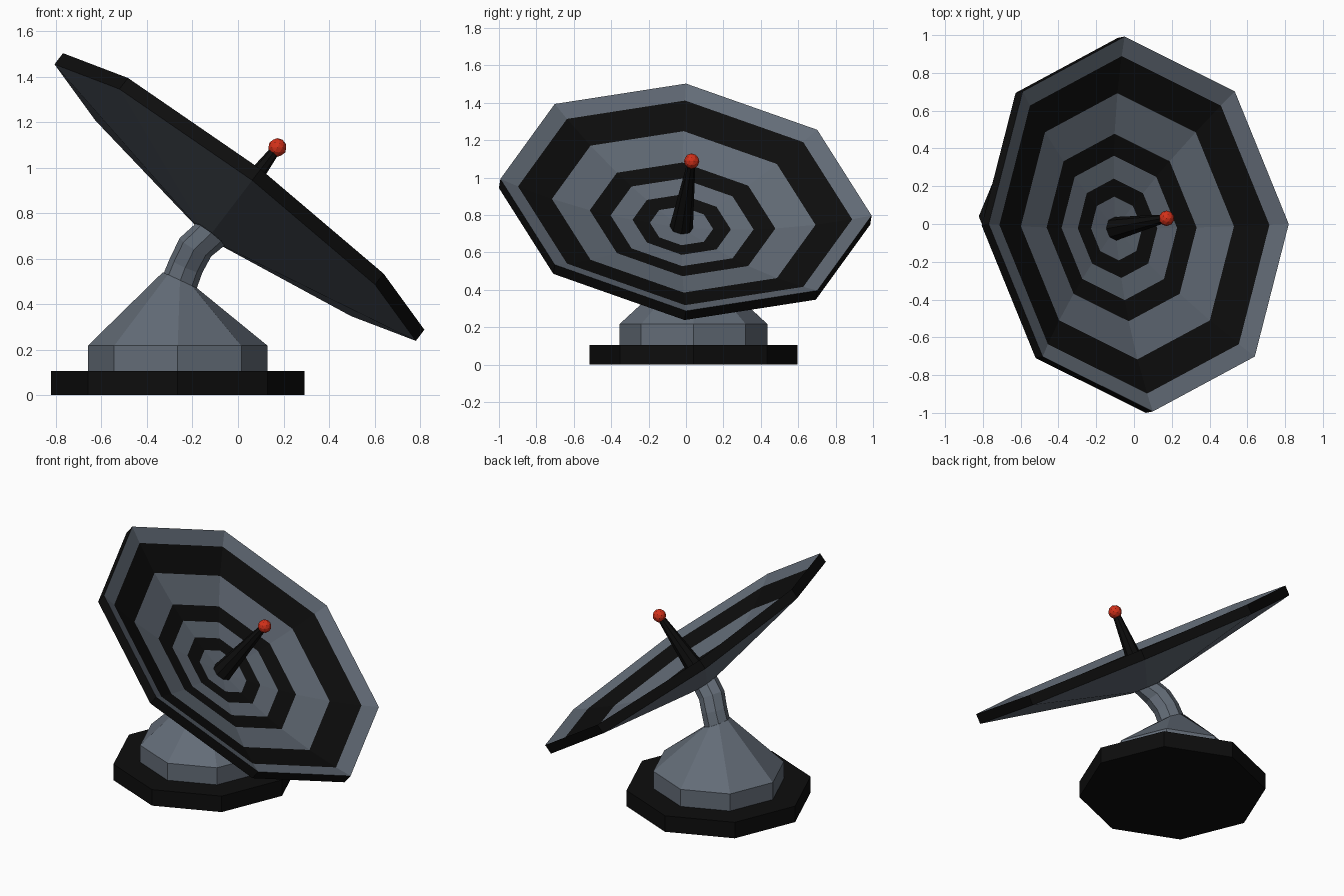
import bpy, bmesh, math
from mathutils import Vector

if "Cube" in bpy.data.objects:
    bpy.data.objects.remove(bpy.data.objects["Cube"])


def material(name, rgb):
    m = bpy.data.materials.new(name)
    m.diffuse_color = (*rgb, 1)
    m.use_nodes = True
    m.node_tree.nodes["Principled BSDF"].inputs["Base Color"].default_value = m.diffuse_color
    return m


GREY = material("slate grey", (0.125, 0.15, 0.185))
BLACK = material("black", (0.004, 0.004, 0.004))
RED = material("signal red", (0.65, 0.03, 0.01))


def frame(n):
    """Unit side vectors and normal for a ring facing n."""
    n = Vector(n).normalized()
    e1 = Vector((n.z, 0, -n.x)).normalized()
    return e1, n.cross(e1), n


def loft(name, rings, mats, bands=None):
    """Octagonal loft through (centre, normal, radius) rings, capped at both ends."""
    bm = bmesh.new()
    loops = []
    for centre, normal, r in rings:
        e1, e2, _ = frame(normal)
        loops.append([bm.verts.new(Vector(centre)
                      + e1 * r * math.cos(i * math.pi / 4)
                      + e2 * r * math.sin(i * math.pi / 4)) for i in range(8)])
    bm.faces.new(loops[0][::-1])
    for b, (lo, hi) in enumerate(zip(loops, loops[1:])):
        for i in range(8):
            j = (i + 1) % 8
            f = bm.faces.new((lo[i], lo[j], hi[j], hi[i]))
            f.material_index = bands[b] if bands else 0
    bm.faces.new(loops[-1])
    me = bpy.data.meshes.new(name)
    bm.to_mesh(me)
    bm.free()
    for m in mats:
        me.materials.append(m)
    ob = bpy.data.objects.new(name, me)
    bpy.context.collection.objects.link(ob)
    return ob


UP = (0, 0, 1)
BX, BY = -0.265, 0.04
AXIS = Vector((0.603, 0.123, 0.788)).normalized()
RIM = Vector((0.025, 0, 0.895))


def on_axis(d):
    """Point on the dish axis, d behind the rim plane."""
    return RIM - AXIS * d


# Base plate
loft("base_plate", [((BX, BY, 0), UP, 0.557), ((BX, BY, 0.105), UP, 0.557)], [BLACK])

# Pedestal with a tilted top
neck_tilt = (0.42, 0, 0.9)
loft("pedestal", [((BX, BY, 0.10), UP, 0.395), ((BX, BY, 0.217), UP, 0.395),
                  ((-0.255, BY, 0.505), neck_tilt, 0.083)], [GREY])

# Bent neck up to the back of the dish
loft("neck", [((-0.255, BY, 0.50), neck_tilt, 0.08),
              ((-0.228, 0.03, 0.57), (0.40, -0.15, 0.9), 0.078),
              ((-0.187, 0.0, 0.65), (0.50, -0.15, 0.85), 0.08),
              (on_axis(0.232), AXIS, 0.08)], [GREY])

# Dish: conical back, black rim edge, bowl front with alternating rings
profile = [(0.242, 0.10), (0.062, 1.0), (0.0, 1.0)]
profile += [(0.2 * (1 - r * r), r) for r in (0.9, 0.71, 0.5, 0.385, 0.265, 0.17)]
profile += [(0.203, 0.06)]
loft("dish", [(on_axis(d), AXIS, r) for d, r in profile],
     [GREY, BLACK], [0, 1, 0, 1, 0, 1, 0, 1, 0])

# Tapered feed mast
loft("feed_mast", [(on_axis(0.208), AXIS, 0.063), (on_axis(-0.23), AXIS, 0.022)], [BLACK])

# Red ball at the tip
bpy.ops.mesh.primitive_ico_sphere_add(subdivisions=2, radius=0.041, location=on_axis(-0.245))
ball = bpy.context.object
ball.name = "feed_tip"
ball.data.materials.append(RED)
